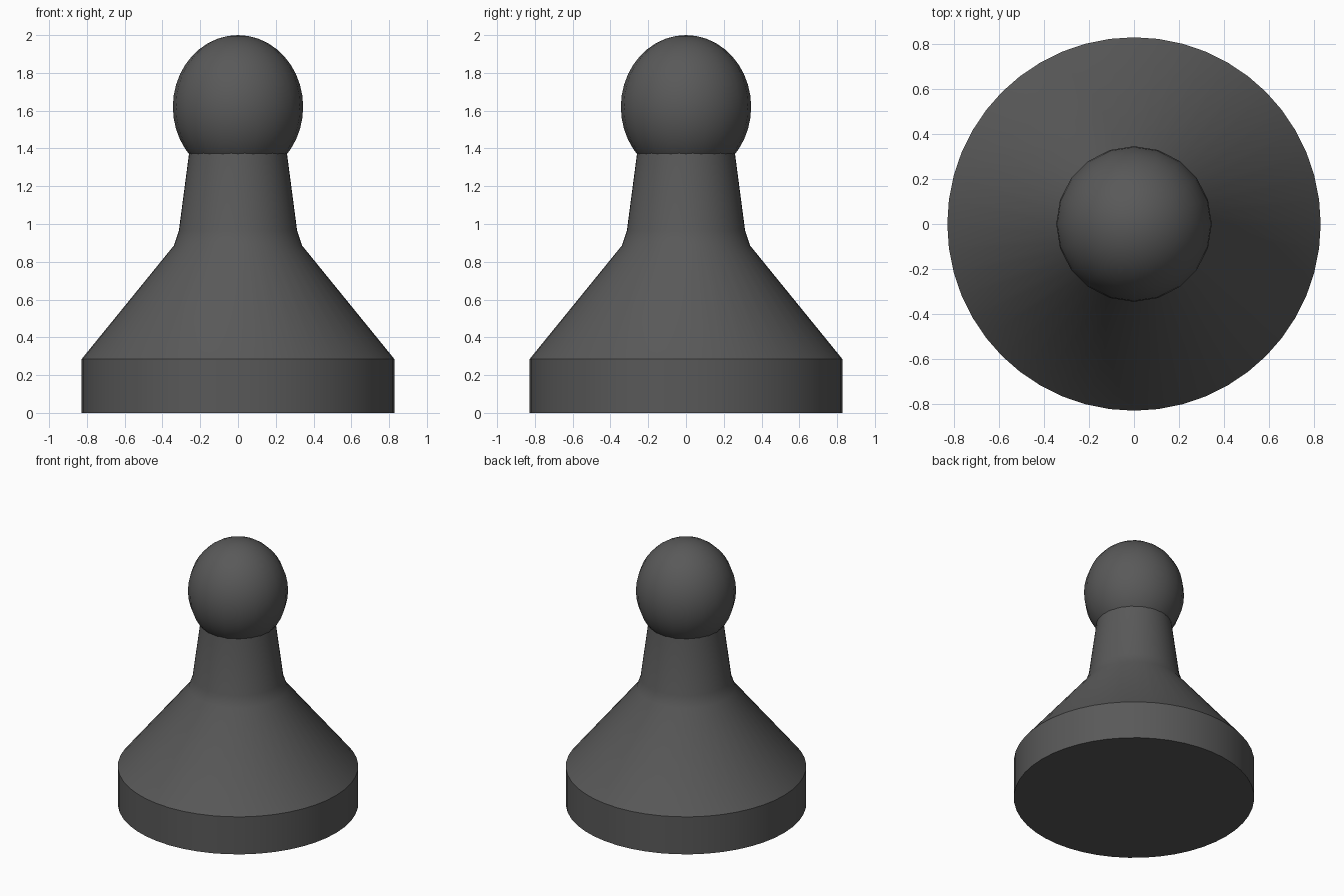
import bpy, bmesh, math
from mathutils import Vector

if "Cube" in bpy.data.objects:
    bpy.data.objects.remove(bpy.data.objects["Cube"])

dark = bpy.data.materials.new("dark_grey")
dark.diffuse_color = (0.1, 0.1, 0.1, 1)
dark.use_nodes = True
dark.node_tree.nodes["Principled BSDF"].inputs["Base Color"].default_value = dark.diffuse_color


def finish(obj, angle):
    obj.data.materials.append(dark)
    bpy.ops.object.select_all(action='DESELECT')
    obj.select_set(True)
    bpy.context.view_layer.objects.active = obj
    bpy.ops.object.shade_smooth_by_angle(angle=math.radians(angle))


def lathe(name, profile, sides):
    """Spin an (r, z) profile around z, capping both ends."""
    bm = bmesh.new()
    rings = [[bm.verts.new((r * math.cos(a), r * math.sin(a), z))
              for a in (math.tau * i / sides for i in range(sides))]
             for r, z in profile]
    for low, high in zip(rings, rings[1:]):
        for i in range(sides):
            j = (i + 1) % sides
            bm.faces.new((low[i], low[j], high[j], high[i]))
    bm.faces.new(rings[0][::-1])
    bm.faces.new(rings[-1])
    mesh = bpy.data.meshes.new(name)
    bm.to_mesh(mesh)
    bm.free()
    obj = bpy.data.objects.new(name, mesh)
    bpy.context.collection.objects.link(obj)
    return obj


# Body: drum base, flared skirt, small shoulder bend and tapering neck
body = lathe("body", [(0.828, 0), (0.828, 0.285), (0.34, 0.885),
                      (0.313, 0.965), (0.259, 1.375)], 48)
finish(body, 30)

# Head: slightly tall ball sunk into the neck
bpy.ops.mesh.primitive_uv_sphere_add(segments=20, ring_count=20, radius=1,
                                     location=(0, 0, 1.62))
head = bpy.context.object
head.name = "head"
head.scale = Vector((0.345, 0.345, 0.38))
bpy.ops.object.transform_apply(location=False, rotation=False, scale=True)
finish(head, 60)
